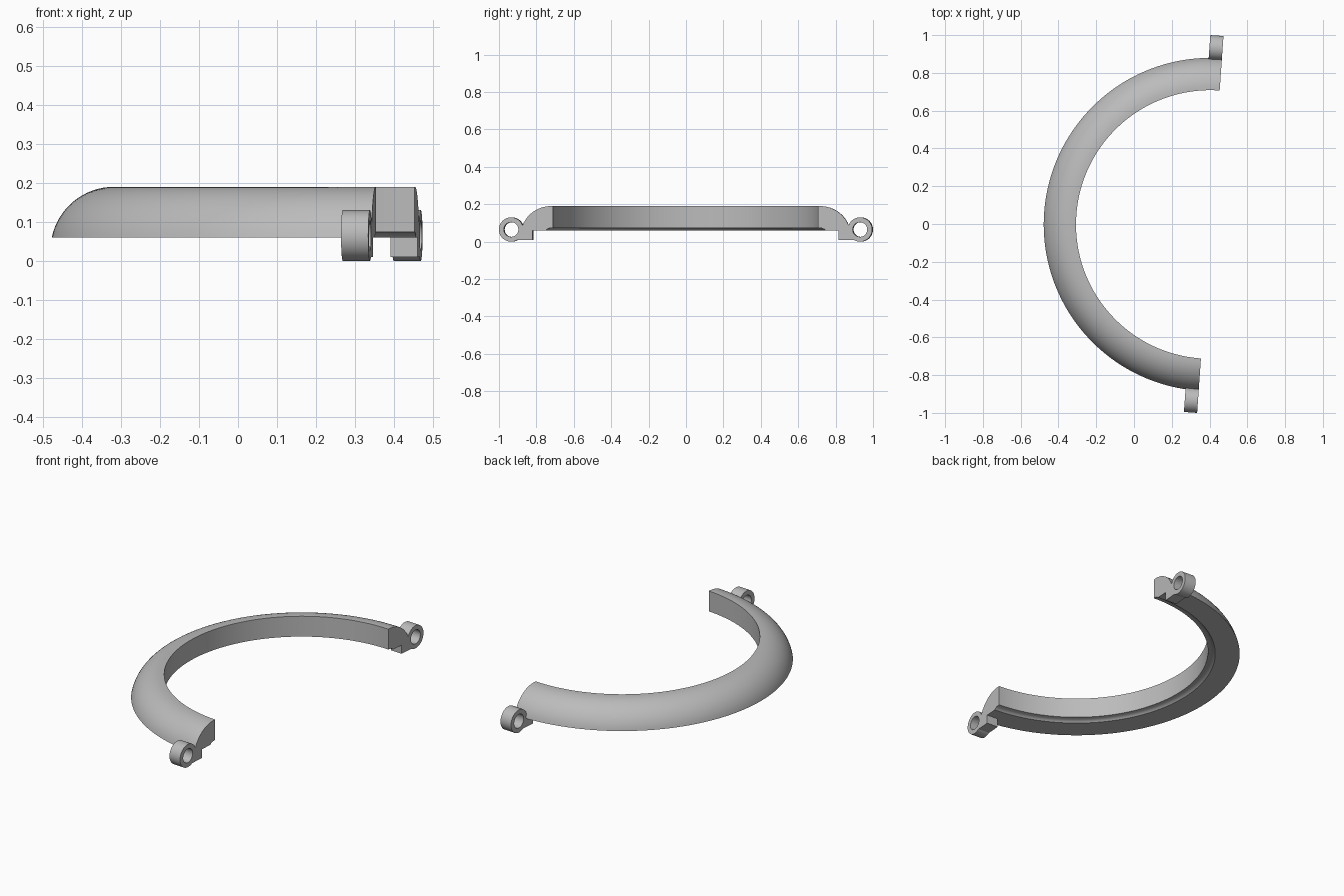
import bpy, bmesh, math
from mathutils import Matrix

cube = bpy.data.objects.get("Cube")
if cube:
    bpy.data.objects.remove(cube, do_unlink=True)

grey = bpy.data.materials.new("plain_grey")
grey.use_nodes = True
COLOUR = (0.5, 0.5, 0.5, 1)
grey.diffuse_color = COLOUR
grey.node_tree.nodes["Principled BSDF"].inputs["Base Color"].default_value = COLOUR

# The half ring and its lugs share one slightly turned frame
FRAME = Matrix.Translation((0.404, -0.0025, 0)) @ Matrix.Rotation(math.radians(-4), 4, "Z")
LUG_Y, LUG_Z, LUG_R, HOLE_R, LUG_W = 0.935, 0.065, 0.065, 0.039, 0.07


def finish(bm, name):
    bmesh.ops.recalc_face_normals(bm, faces=bm.faces)
    bm.transform(FRAME)
    mesh = bpy.data.meshes.new(name)
    bm.to_mesh(mesh)
    bm.free()
    obj = bpy.data.objects.new(name, mesh)
    bpy.context.collection.objects.link(obj)
    mesh.materials.append(grey)
    bpy.ops.object.select_all(action="DESELECT")
    obj.select_set(True)
    bpy.context.view_layer.objects.active = obj
    bpy.ops.object.shade_smooth_by_angle(angle=math.radians(30))


def skin(bm, loops):
    """Join matching closed loops of vertices with quads."""
    for a, b in zip(loops, loops[1:]):
        n = len(a)
        for i in range(n):
            j = (i + 1) % n
            bm.faces.new((a[i], a[j], b[j], b[i]))


def circle(radius, start, end, steps):
    return [(LUG_Y + radius * math.cos(math.radians(start + (end - start) * i / steps)),
             LUG_Z + radius * math.sin(math.radians(start + (end - start) * i / steps)))
            for i in range(steps + 1)]


# Half ring: flat base, domed outside, straight inner wall, small cove below it
R_OUT, R_IN, BASE, TOP, FLAT = 0.882, 0.711, 0.06, 0.19, 0.722
dx, dz = R_OUT - FLAT, TOP - BASE
dome = (dx * dx + dz * dz) / (2 * dz)
sweep = math.atan2(dx, dome - dz)
profile = [(FLAT + dome * math.sin(sweep * i / 16),
            TOP - dome + dome * math.cos(sweep * i / 16)) for i in range(17)]
profile += [(0.75, BASE), (0.743, 0.067), (0.73, 0.072), (R_IN, 0.074), (R_IN, TOP)]
bm = bmesh.new()
loops = []
STEPS = 96
for k in range(STEPS + 1):
    a = math.pi * (0.5 + k / STEPS)
    loops.append([bm.verts.new((r * math.cos(a), r * math.sin(a), z)) for r, z in profile])
skin(bm, loops)
bm.faces.new(loops[0])
bm.faces.new(loops[-1])
finish(bm, "half_ring")

# Hinge eyes and the feet that join them to the ring
foot = [(0.82, 0.062), (0.82, 0.01), (0.901, 0.01)] + circle(0.052, 240, 183, 6)
for side, word in ((1, "back"), (-1, "front")):
    bm = bmesh.new()
    outer, inner = (circle(r, 0, 360, 48)[:-1] for r in (LUG_R, HOLE_R))
    loops = [[bm.verts.new((x, side * y, z)) for y, z in ring]
             for ring, x in ((outer, 0), (outer, -LUG_W), (inner, -LUG_W), (inner, 0))]
    skin(bm, loops + loops[:1])
    finish(bm, word + "_hinge_eye")

    bm = bmesh.new()
    loops = [[bm.verts.new((x, side * y, z)) for y, z in foot] for x in (0, -LUG_W)]
    skin(bm, loops)
    for loop in loops:
        bm.faces.new(loop)
    finish(bm, word + "_hinge_foot")
